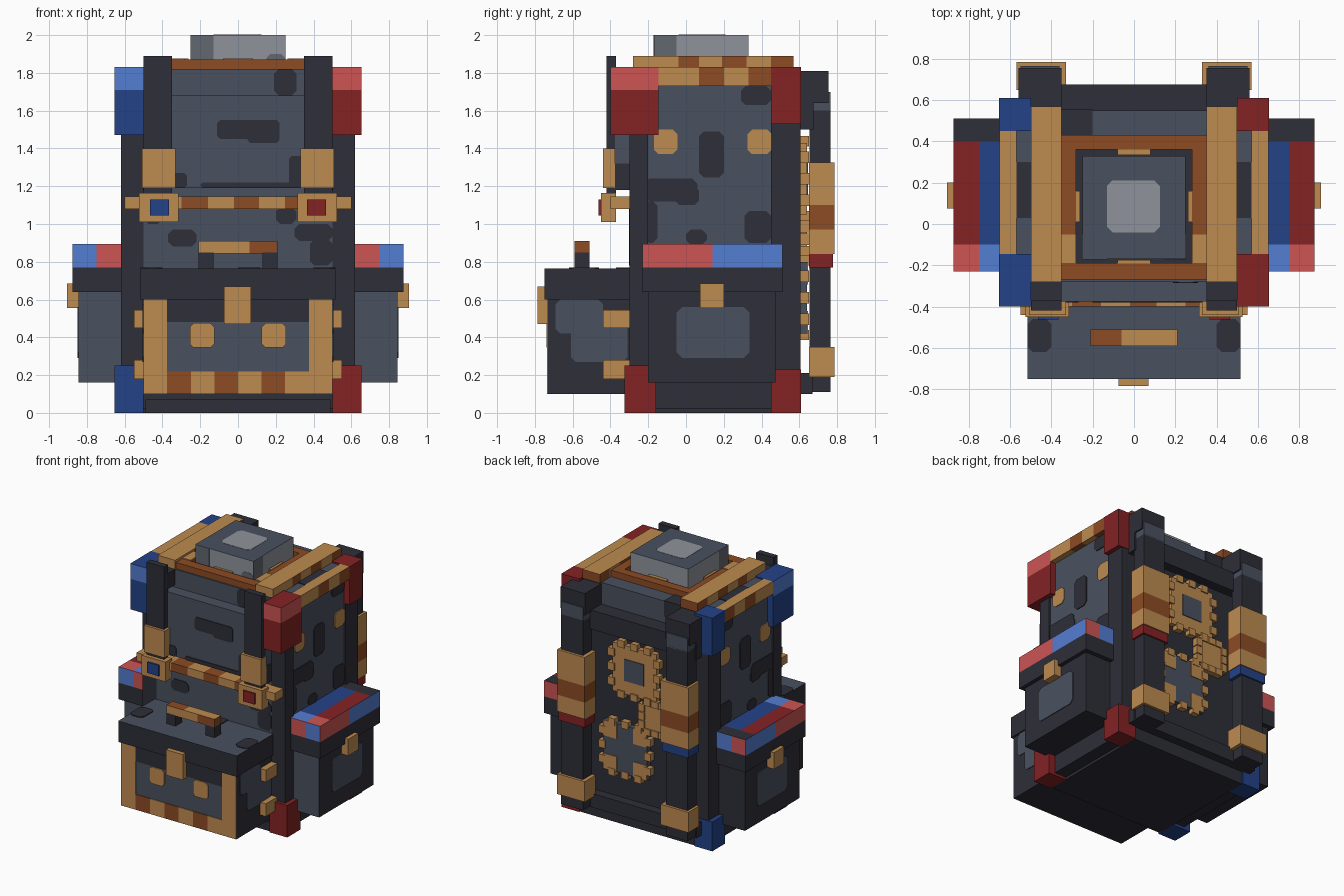
import bpy, bmesh
from mathutils import Vector

if bpy.data.objects.get("Cube"):
    bpy.data.objects.remove(bpy.data.objects["Cube"])


# Flat colours
def make_material(name, rgb):
    m = bpy.data.materials.new(name)
    m.use_nodes = True
    lin = [((c / 255 + 0.055) / 1.055) ** 2.4 for c in rgb] + [1]
    m.diffuse_color = lin
    m.node_tree.nodes["Principled BSDF"].inputs["Base Color"].default_value = lin
    return m


MATS = {n: make_material(n, c) for n, c in {
    "tan": (190, 139, 80), "brown": (140, 76, 36), "slate": (73, 81, 95),
    "charcoal": (46, 46, 56), "red": (132, 34, 36), "light_red": (205, 84, 84),
    "blue": (35, 66, 135), "light_blue": (84, 125, 210),
    "light_grey": (143, 148, 155), "mid_grey": (98, 104, 112)}.items()}
SIDES = {"x-": (0, -1), "x+": (0, 1), "y-": (1, -1), "y+": (1, 1), "z-": (2, -1), "z+": (2, 1)}


def finish(name, bm, colours):
    bmesh.ops.recalc_face_normals(bm, faces=bm.faces)
    me = bpy.data.meshes.new(name)
    bm.to_mesh(me)
    bm.free()
    for c in colours:
        me.materials.append(MATS[c])
    ob = bpy.data.objects.new(name, me)
    bpy.context.collection.objects.link(ob)
    return ob


def box(name, x, y, z, colour, **faces):
    """Box from three ranges; keyword faces such as top='tan' recolour sides."""
    lo, hi = zip(*[sorted(r) for r in (x, y, z)])
    bm = bmesh.new()
    bmesh.ops.create_cube(bm, size=1)
    for v in bm.verts:
        v.co = [hi[i] if v.co[i] > 0 else lo[i] for i in range(3)]
    keys = dict(top="z+", bottom="z-", front="y-", back="y+", left="x+", right="x-")
    colours = [colour]
    for side, col in faces.items():
        axis, sign = SIDES[keys[side]]
        colours.append(col)
        for f in bm.faces:
            if f.normal[axis] * sign > 0.9:
                f.material_index = len(colours) - 1
    return finish(name, bm, colours)


def pair(name, x, y, z, colour, outer=None, **faces):
    """The same box on both sides."""
    for tag, s in (("left", 1), ("right", -1)):
        f = dict(faces, **({tag: outer} if outer else {}))
        box(f"{tag}_{name}", (x[0] * s, x[1] * s), y, z, colour, **f)


def patch(name, side, at, u, v, colour, cut=0.025, thick=0.006):
    """Thin plate with clipped corners lying on a plane facing one side."""
    axis, sign = SIDES[side]
    (a, b), (c, d) = sorted(u), sorted(v)
    k = cut
    outline = [(a + k, c), (b - k, c), (b, c + k), (b, d - k),
               (b - k, d), (a + k, d), (a, d - k), (a, c + k)]
    if k == 0:
        outline = [(a, c), (b, c), (b, d), (a, d)]
    bm = bmesh.new()
    verts = []
    for p in outline:
        co = list(p)
        co.insert(axis, at * sign)
        verts.append(bm.verts.new(co))
    face = bm.faces.new(verts)
    ext = bmesh.ops.extrude_face_region(bm, geom=[face])["geom"]
    shift = Vector([sign * thick if i == axis else 0 for i in range(3)])
    bmesh.ops.translate(bm, vec=shift, verts=[e for e in ext if isinstance(e, bmesh.types.BMVert)])
    finish(name, bm, [colour])


def side_patches(name, at, u, v, colour, cut=0.025):
    patch("left_" + name, "x+", at, u, v, colour, cut)
    patch("right_" + name, "x-", at, u, v, colour, cut)


# Main body, posts and slate panels
box("body", (-.6, .6), (-.29, .6), (.02, 1.62), "charcoal")
box("upper_body", (-.57, .57), (-.28, .55), (1.6, 1.82), "slate")
pair("front_post", (.5, .62), (-.3, -.2), (.02, 1.5), "charcoal")
pair("back_post", (.5, .62), (.45, .605), (.02, 1.6), "charcoal")
side_patches("side_panel", .6, (-.22, .45), (.88, 1.73), "slate", 0)
patch("lower_front_panel", "y-", .29, (-.5, .5), (.76, 1.19), "slate", 0)
box("front_flap", (-.5, .5), (-.375, -.28), (1.19, 1.68), "slate", bottom="charcoal")
pair("flap_lower_edge", (.49, .503), (-.378, -.28), (1.18, 1.32), "charcoal")
box("bottom_skirt", (-.49, .49), (-.31, -.28), (0, .07), "charcoal")
box("base", (-.5, .5), (-.28, .6), (0, .05), "charcoal")

# Weathered patches on flap, front and sides
for u, v in (((-.11, .22), (1.45, 1.55)), ((.05, .22), (1.43, 1.5)), ((-.2, .37), (1.19, 1.22)),
             ((.27, .37), (1.2, 1.36)), ((-.37, -.27), (1.19, 1.27))):
    patch("flap_patch", "y-", .375, u, v, "charcoal", .015)
for u, v in (((-.37, -.22), (.88, .97)), ((.2, .31), (1, 1.09)), ((.3, .5), (.91, 1)),
             ((-.5, -.4), (1, 1.13)), ((.38, .5), (.78, .92))):
    patch("front_patch", "y-", .296, u, v, "charcoal")
patch("upper_patch", "y-", .28, (.19, .31), (1.68, 1.82), "charcoal")
for u, v in (((.07, .2), (1.245, 1.49)), ((-.22, .06), (1.12, 1.24)), ((-.06, .07), (1.1, 1.2)),
             ((.29, .45), (1.63, 1.73)), ((.31, .45), (.9, 1.07)), ((0, .11), (.89, .97)),
             ((-.22, -.15), (.9, 1.12))):
    side_patches("side_weathering", .606, u, v, "charcoal")
for u in ((-.17, -.045), (.325, .455)):
    side_patches("side_stud", .607, u, (1.37, 1.5), "tan")

# Coloured corner guards, red on the left and blue on the right
for s, c in ((1, "red"), (-1, "blue")):
    light = "light_" + c
    x = (.5 * s, .655 * s)
    box(c + "_front_top_corner", x, (-.4, -.145), (1.47, 1.71), c)
    box(c + "_front_top_cap", x, (-.4, -.145), (1.71, 1.83), light, top=c, back=c)
    box(c + "_back_top_corner", x, (.45, .61), (1.53, 1.83), c)
    box(c + "_front_bottom_corner", x, (-.325, -.16), (0, .25), c)
    box(c + "_back_bottom_corner", x, (.45, .61), (0, .23), c)

# Checkered rails along the top
steps = [-.28, -.16, -.04, .07, .19, .32, .45, .57]
for i, (a, b) in enumerate(zip(steps, steps[1:])):
    col = "brown" if i in (2, 4, 6) else "tan"
    pair("top_rail", (.35, .5), (a, b), (1.82, 1.89), col, top="tan")
steps = [-.145, .07, .2, .33, .45]
for i, (a, b) in enumerate(zip(steps, steps[1:])):
    pair("side_rail", (.57, .652), (a, b), (1.73, 1.83), ("tan", "brown")[i % 2], top="tan")
pair("shoulder_patch", (.5, .572), (.03, .3), (1.8, 1.826), "charcoal")
box("upper_back_patch", (-.35, -.2), (.43, .556), (1.7, 1.826), "charcoal")

# Top tray and raised vent block
pair("tray_side", (.28, .35), (-.27, .43), (1.81, 1.87), "brown")
box("tray_front", (-.28, .28), (-.27, -.19), (1.81, 1.87), "brown")
box("tray_back", (-.28, .28), (.36, .43), (1.81, 1.87), "brown")
box("tray_floor", (-.28, .28), (-.19, .36), (1.8, 1.83), "charcoal")
pair("tray_inlay", (.28, .35), (-.19, -.05), (1.868, 1.875), "tan")
pair("tray_clip", (.262, .282), (.01, .16), (1.82, 1.875), "tan")
for y in ((-.192, -.175), (.335, .362)):
    box("tray_end_clip", (-.08, .08), y, (1.82, 1.875), "tan")
box("vent_block", (-.25, .25), (-.17, .33), (1.82, 2), "light_grey", top="slate")
patch("vent_top", "z+", 1.996, (-.13, .125), (-.04, .21), "light_grey")
patch("vent_front_shade", "y-", .168, (-.25, -.13), (1.83, 2), "mid_grey", 0, .004)
patch("vent_front_chip", "y-", .168, (.15, .25), (1.83, 1.9), "mid_grey", .02, .004)
side_patches("vent_side_shade", .246, (-.17, -.05), (1.83, 2), "mid_grey", 0)

# Front straps, belt and buckles
pair("front_strap", (.35, .5), (-.42, -.37), (1.15, 1.89), "charcoal")
pair("strap_bridge", (.35, .5), (-.39, -.27), (1.7, 1.82), "charcoal")
pair("strap_tab", (.33, .508), (-.44, -.375), (1.19, 1.4), "tan")
cuts = [-.6, -.3, -.16, -.02, .11, .25, .34, .6]
for i, (a, b) in enumerate(zip(cuts, cuts[1:])):
    box("belt_segment", (a, b), (-.4, -.29), (1.08, 1.145), ("tan", "brown")[i % 2])
pair("buckle", (.315, .525), (-.45, -.37), (1.01, 1.165), "tan")
for s, c in ((1, "red"), (-1, "blue")):
    box(c + "_buckle_gem", (.365 * s, .465 * s), (-.462, -.44), (1.045, 1.13), c)

# Front pouch with lid, handle and trim
box("front_pouch", (-.5, .5), (-.73, -.28), (.1, .62), "charcoal", front="slate")
box("front_pouch_lid", (-.515, .515), (-.75, -.28), (.6, .765), "charcoal", top="slate")
patch("pouch_upper_band", "y-", .73, (-.375, .375), (.48, .6), "charcoal", 0)
for i in range(8):
    patch("pouch_hem", "y-", .73, (-.5 + i / 8, -.375 + i / 8), (.1, .22),
          "brown" if i in (1, 3, 5) else "tan", 0)
for s in (1, -1):
    patch("pouch_trim", "y-", .73, (.375 * s, .5 * s), (.22, .6), "tan", 0)
    patch("pouch_stud", "y-", .73, (.125 * s, .255 * s), (.345, .475), "tan", .02, .009)
    patch("lid_corner_wear", "z+", .765, (.4 * s, .515 * s), (-.62, -.46), "charcoal")
patch("lid_wear", "z+", .765, (0, .12), (-.37, -.29), "charcoal", 0)
side_patches("pouch_side", .5, (-.69, -.44), (.42, .6), "slate")
side_patches("pouch_side_lower", .5, (-.61, -.31), (.27, .5), "slate")
box("pouch_latch", (-.075, .07), (-.785, -.72), (.47, .67), "tan")
for z in ((.45, .545), (.18, .28)):
    pair("pouch_loop", (.48, .55), (-.44, -.3), z, "tan")
pair("handle_post", (.13, .21), (-.59, -.51), (.76, .85), "charcoal")
box("handle_right", (-.21, -.06), (-.59, -.51), (.845, .91), "tan", top="brown")
box("handle_middle", (-.06, .06), (-.59, -.51), (.845, .91), "tan")
box("handle_left", (.06, .21), (-.59, -.51), (.845, .91), "brown", top="tan")

# Side pouches with striped bedroll bands
pair("side_pouch", (.59, .845), (-.2, .475), (.16, .66), "charcoal", front="slate")
pair("side_pouch_lid", (.59, .875), (-.23, .51), (.64, .77), "charcoal")
side_patches("side_pouch_panel", .845, (-.05, .335), (.29, .56), "slate", .03)
pair("side_pouch_latch", (.84, .905), (.075, .2), (.555, .685), "tan")
pair("band_front_inner", (.59, .75), (-.23, -.1), (.77, .895), "light_red", top="light_blue")
pair("band_front_outer", (.75, .875), (-.23, -.1), (.77, .895), "light_blue",
     outer="light_red", top="light_red")
pair("band_mid_inner", (.59, .75), (-.1, .4), (.77, .895), "blue")
pair("band_red_outer", (.75, .875), (-.1, .14), (.77, .895), "light_red", top="red")
pair("band_blue_outer", (.75, .875), (.14, .4), (.77, .895), "light_blue", top="red")
pair("band_back_inner", (.59, .75), (.4, .51), (.77, .895), "light_blue", top="charcoal")
pair("band_back_outer", (.75, .875), (.4, .51), (.77, .895), "light_red",
     outer="light_blue", top="charcoal")

# Back frame and shoulder straps
box("back_frame_top", (-.56, .56), (.54, .675), (1.5, 1.65), "charcoal")
box("back_frame_bottom", (-.56, .56), (.59, .67), (.1, .21), "charcoal")
pair("shoulder_strap", (.36, .55), (.655, .765), (.11, 1.6), "charcoal")
pair("strap_joint", (.36, .55), (.66, .765), (1.59, 1.7), "slate")
pair("strap_top", (.35, .56), (.54, .755), (1.64, 1.81), "charcoal")
for z, c in (((1.1, 1.325), "tan"), ((.97, 1.1), "brown"), ((.84, .97), "tan"), ((.19, .35), "tan")):
    pair("strap_pad", (.33, .57), (.65, .785), z, c)
for s, c in ((1, "red"), (-1, "blue")):
    box(c + "_strap_stripe", (.335 * s, .565 * s), (.652, .777), (.77, .84), c)


# Square gears on the back
def gear(name, x, z, r, plate, tooth=.035):
    box(name, (x - r, x + r), (.59, .64), (z - r, z + r), plate)
    for t in (-.6, 0, .6):
        for s in (1, -1):
            c, e = t * r, (r - .02) * s
            f = (r + tooth) * s
            box(name + "_tooth", (x + c - .03, x + c + .03), (.605, .65), (z + e, z + f), "tan")
            box(name + "_tooth", (x + e, x + f), (.605, .65), (z + c - .03, z + c + .03), "tan")


gear("upper_gear", 0, 1.24, .19, "tan")
patch("upper_gear_hub", "y+", .64, (-.085, .085), (1.155, 1.325), "slate", 0)
gear("small_gear", -.18, .92, .11, "tan", .03)
gear("lower_gear", .08, .61, .19, "slate")
for dx in (-.13, .13):
    for dz in (-.13, .13):
        patch("lower_gear_corner", "y+", .64, (.02 + dx, .14 + dx), (.55 + dz, .67 + dz), "tan", 0)
